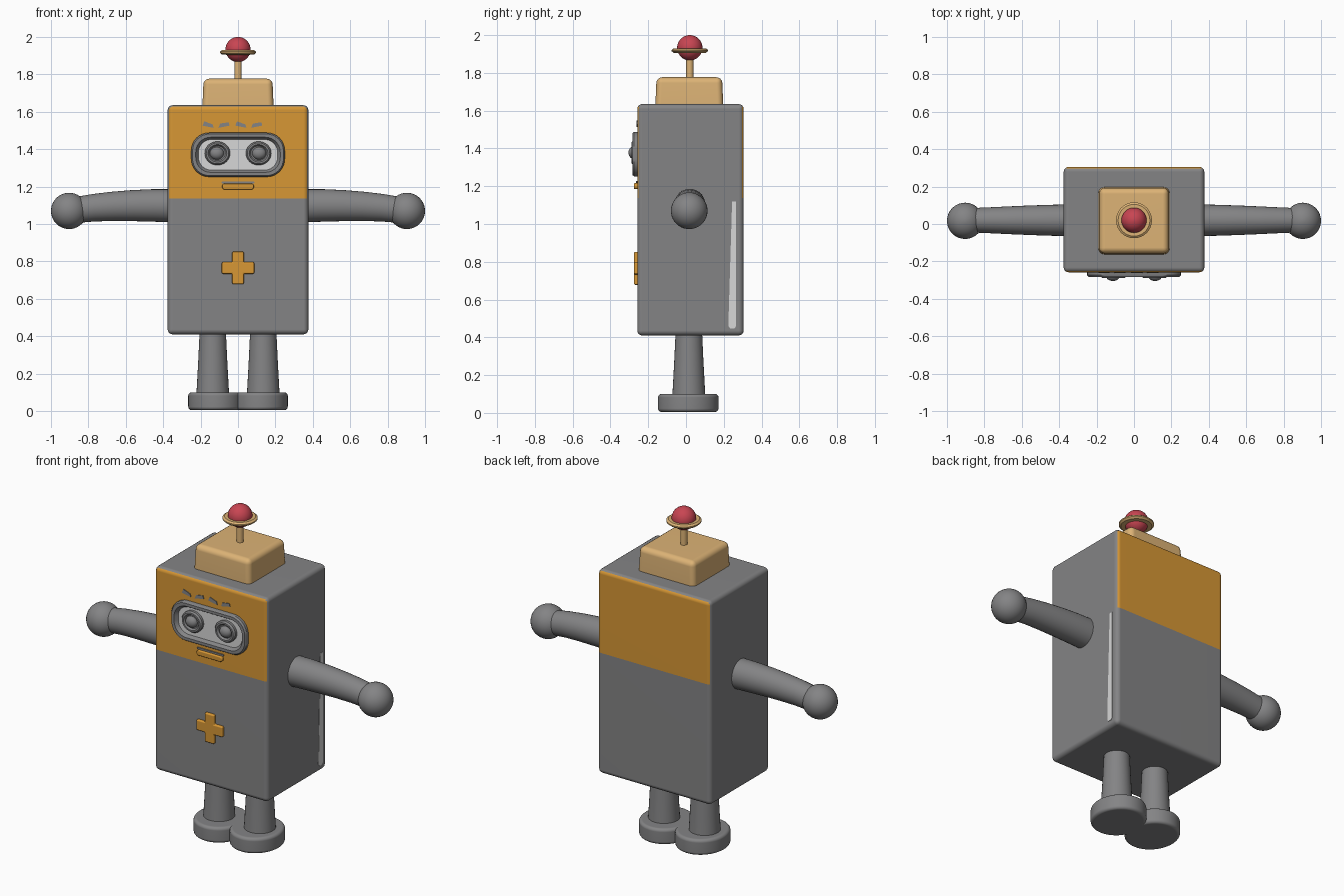
import bpy
import bmesh
from math import sin, cos, pi, radians

cube = bpy.data.objects.get("Cube")
if cube:
    bpy.data.objects.remove(cube, do_unlink=True)


def material(name, r, g, b):
    m = bpy.data.materials.new(name)
    m.use_nodes = True
    m.diffuse_color = (r, g, b, 1)
    m.node_tree.nodes["Principled BSDF"].inputs["Base Color"].default_value = (r, g, b, 1)
    return m


GREY = material("grey", 0.23, 0.23, 0.235)
ORANGE = material("orange", 0.68, 0.31, 0.035)
TAN = material("tan", 0.72, 0.45, 0.18)
RED = material("red", 0.58, 0.06, 0.085)
WHITE = material("white", 0.68, 0.68, 0.68)

MID = 0.02       # depth of the body's centre line
FRONT = -0.258   # front face of the body
SEAM = 1.137     # where the head meets the torso


def finish(name, bm, mats, bevel=0):
    """Turn a bmesh into a smooth-shaded object, rounding its edges."""
    bmesh.ops.recalc_face_normals(bm, faces=bm.faces)
    if bevel:
        sharp = [e for e in bm.edges if e.calc_face_angle(0) > radians(40)]
        bmesh.ops.bevel(bm, geom=sharp, offset=bevel, segments=4,
                        profile=0.5, affect='EDGES', clamp_overlap=True)
    me = bpy.data.meshes.new(name)
    bm.to_mesh(me)
    bm.free()
    ob = bpy.data.objects.new(name, me)
    bpy.context.collection.objects.link(ob)
    for m in mats:
        me.materials.append(m)
    bpy.ops.object.select_all(action='DESELECT')
    ob.select_set(True)
    bpy.context.view_layer.objects.active = ob
    bpy.ops.object.shade_smooth_by_angle(angle=radians(35))
    mod = ob.modifiers.new("even_normals", 'WEIGHTED_NORMAL')
    mod.keep_sharp = True
    return ob


def skin(loops):
    """Bridge a list of equal point loops and cap both ends."""
    bm = bmesh.new()
    rings = [[bm.verts.new(p) for p in loop] for loop in loops]
    n = len(rings[0])
    for a, b in zip(rings, rings[1:]):
        for i in range(n):
            j = (i + 1) % n
            bm.faces.new((a[i], a[j], b[j], b[i]))
    bm.faces.new(rings[0])
    bm.faces.new(rings[-1])
    return bm


def lathe(name, profile, x, y, mat, sx=1, sy=1, bevel=0, n=32):
    """Upright round part from (radius, height) pairs."""
    turn = [2 * pi * i / n for i in range(n)]
    loops = [[(x + sx * r * cos(t), y + sy * r * sin(t), z) for t in turn]
             for r, z in profile]
    return finish(name, skin(loops), [mat], bevel)


def ball(name, radius, loc, mat, scale=(1, 1, 1)):
    bm = bmesh.new()
    bmesh.ops.create_uvsphere(bm, u_segments=32, v_segments=20, radius=radius)
    bmesh.ops.scale(bm, vec=scale, verts=bm.verts)
    bmesh.ops.translate(bm, vec=loc, verts=bm.verts)
    return finish(name, bm, [mat])


def plate(name, outline, y0, y1, mat, bevel=0):
    """Extrude an (x, z) outline through depth."""
    return finish(name, skin([[(x, y, z) for x, z in outline] for y in (y0, y1)]),
                  [mat], bevel)


def rounded(w, h, r, cx, cz, steps=8):
    """Rounded rectangle outline with half sizes w and h."""
    pts = []
    for q, (sx, sz) in enumerate(((1, 1), (-1, 1), (-1, -1), (1, -1))):
        for i in range(steps + 1):
            t = (q + i / steps) * pi / 2
            pts.append((cx + sx * (w - r) + r * cos(t), cz + sz * (h - r) + r * sin(t)))
    return pts


def block_loop(w, y0, y1, z):
    return [(-w, y0, z), (w, y0, z), (w, y1, z), (-w, y1, z)]


# Body: one rounded block, with the upper front and back painted orange
bm = skin([block_loop(0.376, FRONT, 0.305, z) for z in (0.41, 1.635)])
bmesh.ops.recalc_face_normals(bm, faces=bm.faces)
bmesh.ops.bevel(bm, geom=bm.edges[:], offset=0.026, segments=4, profile=0.5, affect='EDGES')
bmesh.ops.bisect_plane(bm, geom=bm.verts[:] + bm.edges[:] + bm.faces[:],
                       plane_co=(0, 0, SEAM), plane_no=(0, 0, 1))
bm.normal_update()
for f in bm.faces:
    if f.calc_center_median().z > SEAM and abs(f.normal.y) > 0.75:
        f.material_index = 1
finish("body", bm, [GREY, ORANGE])

# Side strip near the back edge
strip = [(0.224, 0.46), (0.234, 0.447), (0.256, 0.447), (0.266, 0.46), (0.266, 1.12), (0.244, 1.12)]
finish("side_strip", skin([[(x, y, z) for y, z in strip] for x in (0.37, 0.378)]), [WHITE])

# Cap block on top
finish("cap", skin([block_loop(0.191, MID - 0.183, MID + 0.178, 1.61),
                    block_loop(0.184, MID - 0.176, MID + 0.171, 1.777)]), [TAN], 0.03)

# Antenna
lathe("antenna_rod", [(0.019, 1.76), (0.019, 1.92)], 0, MID, TAN)
lathe("antenna_dish", [(0.03, 1.903), (0.085, 1.906), (0.096, 1.915), (0.096, 1.922),
                       (0.085, 1.93), (0.03, 1.928)], 0, MID, TAN)
ball("antenna_light", 0.067, (0, MID, 1.933), RED)

# Visor: a raised rim around a sunken white floor
EYE_Z = 1.378
rim = [(0.25, 0.118, 0.095, FRONT + 0.01), (0.25, 0.118, 0.095, -0.274),
       (0.243, 0.111, 0.09, -0.284), (0.226, 0.094, 0.08, -0.284),
       (0.212, 0.082, 0.07, FRONT - 0.006)]
bm = skin([[(x, y, z) for x, z in rounded(w, h, r, 0, 1.37)] for w, h, r, y in rim])
bm.faces.ensure_lookup_table()
bm.faces[-1].material_index = 1
finish("visor", bm, [GREY, WHITE])

# Eyes: a ring around a dome
for side, sx in (("right", -1), ("left", 1)):
    turn = [2 * pi * i / 32 for i in range(32)]
    bowl = [(0.068, FRONT), (0.068, -0.279), (0.06, -0.289), (0.05, -0.289), (0.042, -0.277)]
    loops = [[(sx * 0.11 + r * cos(t), y, EYE_Z + 0.93 * r * sin(t)) for t in turn]
             for r, y in bowl]
    finish(side + "_eye_ring", skin(loops), [GREY])
    ball(side + "_eye", 0.037, (sx * 0.113, -0.277, EYE_Z), GREY, (1, 0.75, 0.9))

# Brow marks above the visor
for i, x in enumerate((-0.16, -0.075, 0.015, 0.1)):
    tilt = 0.006 if i % 2 else -0.006
    mark = [(x - 0.03, 1.52 - tilt), (x + 0.03, 1.52 + tilt),
            (x + 0.025, 1.538 + tilt), (x - 0.02, 1.543 - tilt)]
    plate("brow_mark_%d" % (i + 1), mark, FRONT + 0.002, FRONT - 0.004, GREY)

# Mouth
plate("mouth", rounded(0.085, 0.016, 0.015, 0, 1.2), FRONT + 0.01, -0.276, ORANGE, 0.006)
plate("mouth_shadow", rounded(0.088, 0.005, 0.004, 0, 1.222), FRONT + 0.002, FRONT - 0.007, GREY)

# Chest cross
a, b = 0.031, 0.087
cross = [(a, b), (-a, b), (-a, a), (-b, a), (-b, -a), (-a, -a),
         (-a, -b), (a, -b), (a, -a), (b, -a), (b, a), (a, a)]
plate("chest_cross", [(x, z + 0.765) for x, z in cross], FRONT + 0.015, -0.275, ORANGE, 0.007)

# Arms, hands, legs and feet
arm = [(0.34, 1.097, 0.089), (0.45, 1.099, 0.087), (0.56, 1.098, 0.083),
       (0.67, 1.094, 0.078), (0.77, 1.087, 0.073), (0.88, 1.073, 0.068)]
for side, sx in (("right", -1), ("left", 1)):
    turn = [2 * pi * i / 32 for i in range(32)]
    loops = [[(sx * (x + 0.12 * r * sin(t)), MID + 0.95 * r * cos(t), z + r * sin(t))
              for t in turn] for x, z, r in arm]
    finish(side + "_arm", skin(loops), [GREY])
    ball(side + "_hand", 0.097, (sx * 0.903, MID - 0.003, 1.07), GREY)
    lathe(side + "_leg", [(0.088, 0.08), (0.084, 0.15), (0.077, 0.28), (0.07, 0.43)],
          sx * 0.135, MID - 0.005, GREY)
    lathe(side + "_foot", [(1, 0.005), (1, 0.1)], sx * 0.12, MID - 0.008, GREY,
          0.146, 0.16, 0.018, 48)
